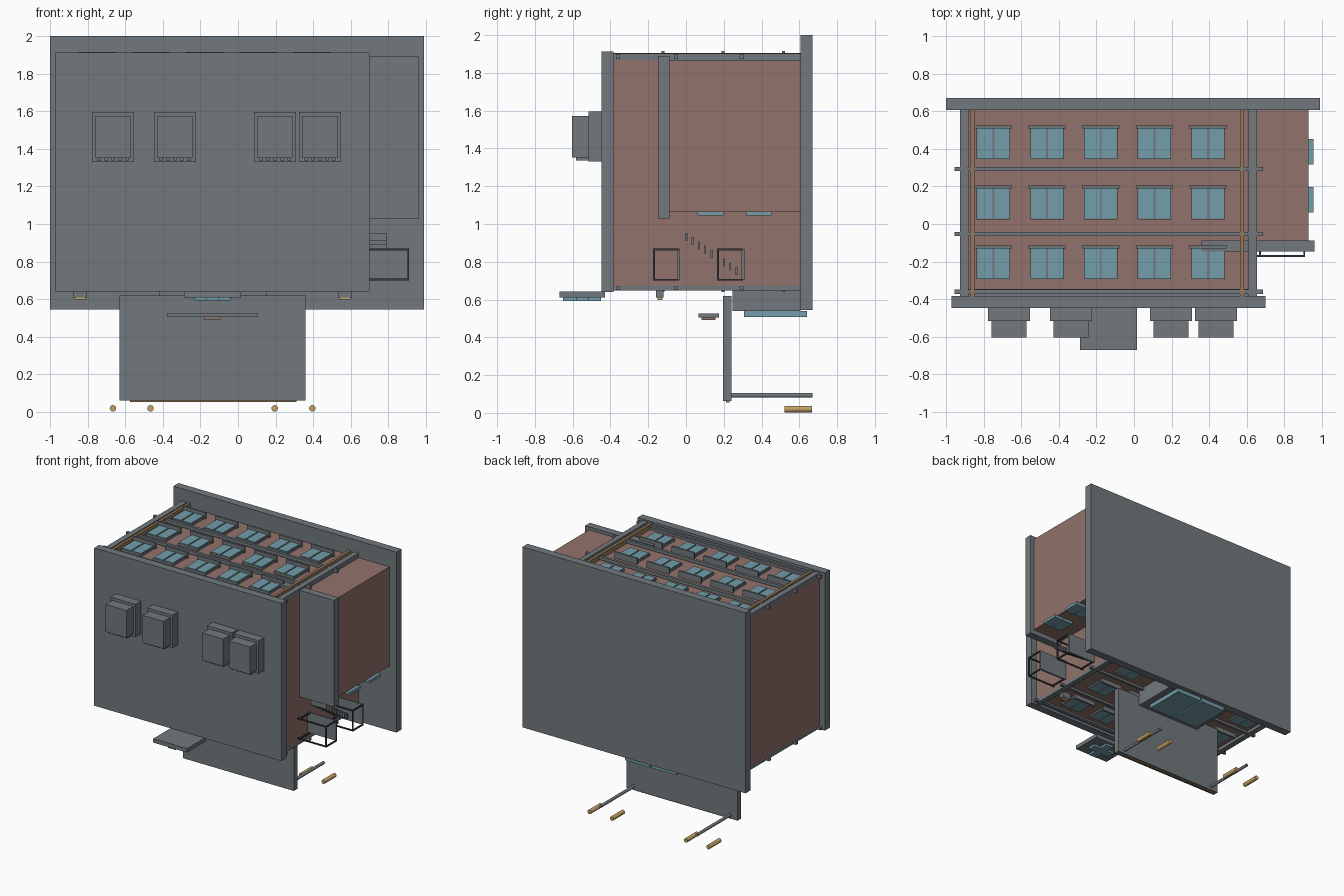
import bpy
import bmesh
from mathutils import Matrix, Vector

if "Cube" in bpy.data.objects:
    bpy.data.objects.remove(bpy.data.objects["Cube"])


def material(name, rgb):
    m = bpy.data.materials.new(name)
    m.use_nodes = True
    m.diffuse_color = (*rgb, 1)
    m.node_tree.nodes["Principled BSDF"].inputs["Base Color"].default_value = (*rgb, 1)
    return m


GREY = material("slate grey", (0.165, 0.19, 0.205))
BRICK = material("dusty brick", (0.29, 0.17, 0.15))
GLASS = material("blue glass", (0.17, 0.34, 0.40))
BROWN = material("pipe brown", (0.30, 0.19, 0.10))
YELLOW = material("ochre yellow", (0.55, 0.36, 0.13))
DARK = material("dark rail", (0.04, 0.045, 0.05))


def finish(name, bm, mat):
    me = bpy.data.meshes.new(name)
    bm.to_mesh(me)
    bm.free()
    me.materials.append(mat)
    ob = bpy.data.objects.new(name, me)
    bpy.context.collection.objects.link(ob)
    return ob


def boxes(name, mat, *spans):
    """One object made of boxes, each given as (x range, y range, z range)."""
    bm = bmesh.new()
    for span in spans:
        lo, hi = (Vector(v) for v in zip(*span))
        size = hi - lo
        move = Matrix.Translation((lo + hi) / 2) @ Matrix.Diagonal((*size, 1))
        bmesh.ops.create_cube(bm, size=1, matrix=move)
    return finish(name, bm, mat)


def rods(name, mat, radius, length, sides, centres):
    """Round bars lying along y."""
    bm = bmesh.new()
    turn = Matrix.Rotation(1.570796, 4, "X")
    for c in centres:
        bmesh.ops.create_cone(bm, cap_ends=True, segments=sides, radius1=radius, radius2=radius,
                              depth=length, matrix=Matrix.Translation(c) @ turn)
    ob = finish(name, bm, mat)
    for p in ob.data.polygons:
        p.use_smooth = len(p.vertices) == 4
    return ob


def around(c, half):
    return (c - half, c + half)


# Main slabs and walls
boxes("ground_plate", GREY, ((-1, 0.99), (0.605, 0.67), (0.545, 2)))
boxes("roof_slab", GREY, ((-0.97, 0.70), (-0.447, -0.383), (0.64, 1.912)))
boxes("main_walls", BRICK, ((-0.925, 0.653), (-0.383, 0.605), (0.675, 1.865)))
boxes("annex_walls", BRICK, ((0.653, 0.927), (-0.088, 0.605), (1.067, 1.865)))
boxes("annex_roof", GREY, ((0.36, 0.96), (-0.147, -0.087), (1.03, 1.89)))

# Facade trim, repeated on the two long faces
COLUMNS = [-0.748 + 0.2855 * i for i in range(5)]
ROWS = [0.428, 0.108, -0.21]
for side, wall, out in (("upper", 1.865, 1), ("lower", 0.675, -1)):
    deep = 1 if out > 0 else 0.7

    def off(a, b):
        return tuple(sorted((wall + out * a * deep, wall + out * b * deep)))

    boxes(side + "_corner_pillars", GREY,
          *[(x, (-0.383, 0.605), off(0, 0.037)) for x in ((-0.925, -0.88), (0.61, 0.653))])
    boxes(side + "_ledges", GREY,
          *[((-0.955, 0.685), around(y, 0.011), off(0.008, 0.034)) for y in (0.293, -0.053, -0.36)])
    boxes(side + "_cornice", GREY, ((-0.88, 0.61), (-0.383, -0.345), off(0, 0.02)))
    if out > 0:
        boxes("drain_pipes", BROWN,
              *[(around(x, 0.011), (-0.383, 0.605), off(0, 0.04)) for x in (-0.858, 0.575)])
    frames, panes, sills = [], [], []
    for y in ROWS:
        for i, x in enumerate(COLUMNS):
            if out < 0 and y == ROWS[0] and 0 < i < 4:
                continue  # entrance hall stands here
            frames.append((around(x, 0.089), around(y, 0.083), off(0, 0.018)))
            sills.append((around(x, 0.099), around(y + 0.089, 0.008), off(0, 0.05)))
            for s in (-1, 1):
                panes.append((around(x + s * 0.045, 0.040), around(y, 0.080), off(0.01, 0.024)))
    boxes(side + "_window_frames", GREY, *frames)
    boxes(side + "_window_panes", GLASS, *panes)
    boxes(side + "_window_sills", GREY, *sills)

# Annex windows
ANNEX_ROWS = (0.385, 0.13)
boxes("annex_window_panes", GLASS,
      *[((x, x + 0.085), around(y, 0.068), (1.045, 1.067)) for y in ANNEX_ROWS for x in (0.78, 0.87)])

# Roof vents: wide base, smaller cowl and a row of small teeth
for n, x in enumerate((-0.665, -0.335, 0.197, 0.436)):
    boxes(f"roof_vent_{n + 1}", GREY,
          (around(x, 0.111), (-0.517, -0.447), (1.33, 1.595)),
          (around(x, 0.093), (-0.603, -0.517), (1.352, 1.573)),
          *[(around(x + t * 0.037, 0.01), (-0.583, -0.517), (1.337, 1.352)) for t in range(-2, 3)])

# Emblem board with a cross on the roof edge
boxes("emblem_board", GREY, ((-0.287, 0.015), (-0.67, -0.43), (0.61, 0.642)))
boxes("emblem_cross", GLASS,
      ((-0.23, -0.04), around(-0.55, 0.033), (0.592, 0.61)),
      (around(-0.135, 0.033), (-0.65, -0.45), (0.592, 0.61)))

# Wall lamps
LAMPS = (-0.84, 0.57)
boxes("lamp_housings", GREY, *[(around(x, 0.037), around(-0.138, 0.02), (0.61, 0.66)) for x in LAMPS])
boxes("lamp_bulbs", YELLOW, *[(around(x, 0.028), around(-0.138, 0.013), (0.598, 0.61)) for x in LAMPS])

# Entrance hall with glazed doors
boxes("entrance_hall", GREY, ((-0.42, 0.155), (0.245, 0.605), (0.54, 0.675)))
boxes("entrance_doors", GLASS,
      *[(around(-0.132 + s * 0.118, 0.112), (0.308, 0.64), (0.508, 0.54)) for s in (-1, 1)])

# Entrance canopy, its columns and bollards
boxes("canopy", GREY, ((-0.63, 0.36), (0.197, 0.242), (0.062, 0.62)))
boxes("canopy_edge_strip", BROWN, ((-0.575, 0.31), (0.213, 0.23), (0.054, 0.062)))
rods("canopy_columns", GREY, 0.012, 0.428, 12, [(x, 0.456, 0.093) for x in (-0.565, 0.295)])
rods("bollards", YELLOW, 0.017, 0.145, 16, [(x, 0.595, 0.02) for x in (-0.665, -0.465, 0.195, 0.395)])

# Name board above the canopy
boxes("sign_board", GREY, ((-0.375, 0.105), (0.065, 0.175), (0.505, 0.527)))
boxes("sign_plaque", BRICK, ((-0.18, -0.09), (0.083, 0.155), (0.492, 0.505)))

# Side landings with railings
for name, y in (("upper_landing", -0.038), ("lower_landing", 0.302)):
    boxes(name, GREY, ((0.653, 0.905), around(y, 0.007), (0.705, 0.868)))
    top = around(y - 0.132, 0.005)
    rails = [((0.653, 0.91), top, around(z, 0.005)) for z in (0.705, 0.865)]
    rails.append(((0.9, 0.91), top, (0.70, 0.87)))
    for z in (0.705, 0.865):
        rails += [(around(x, 0.005), (y - 0.137, y), around(z, 0.005)) for x in (0.67, 0.905)]
    boxes(name + "_railing", DARK, *rails)

# Outside stair treads
boxes("stair_treads", GREY,
      *[((0.653, 0.79), around(0.002 + 0.0332 * i, 0.005), around(0.932 - 0.0226 * i, 0.021))
        for i in range(9)])
